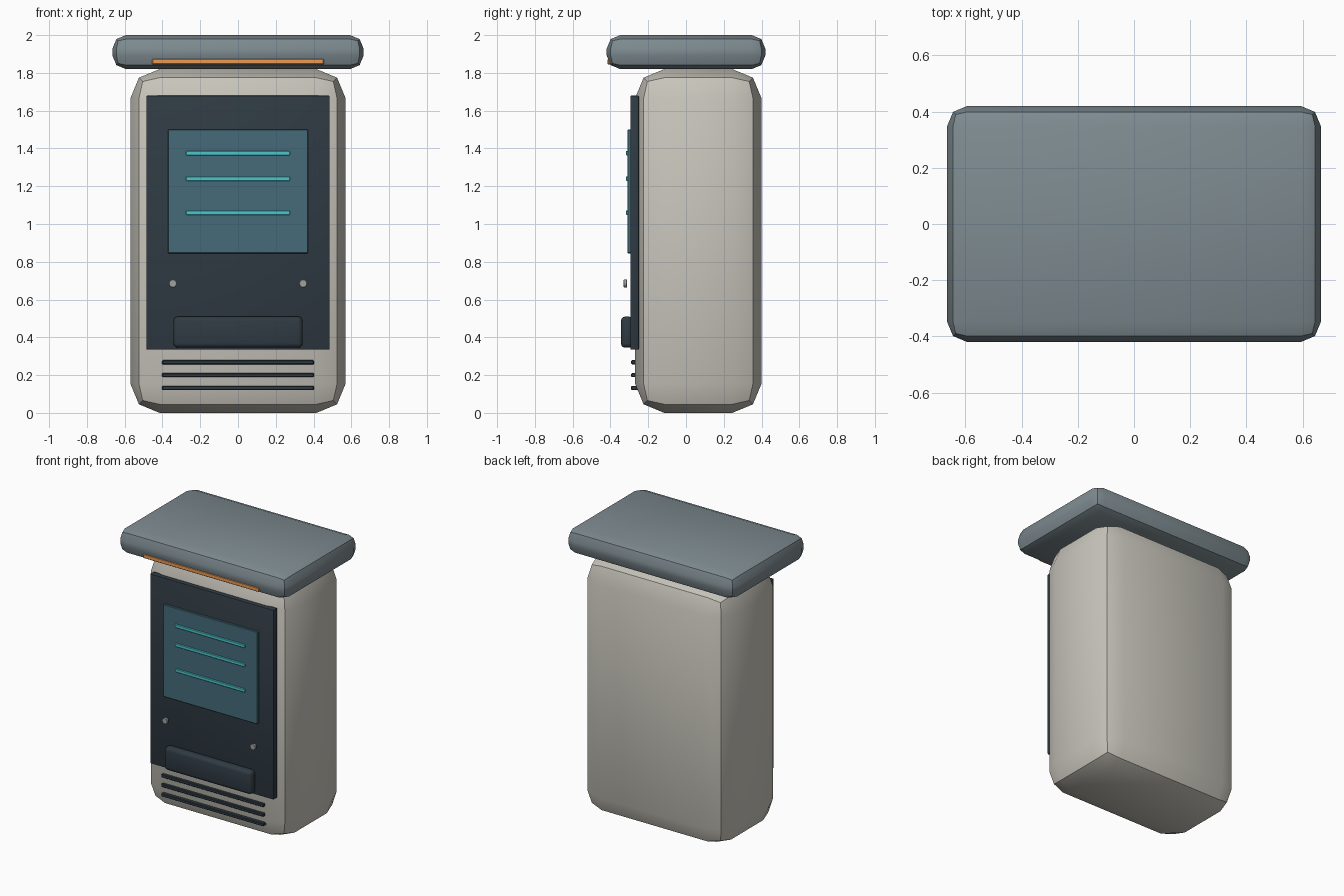
import bpy
import math

cube = bpy.data.objects.get("Cube")
if cube:
    bpy.data.objects.remove(cube, do_unlink=True)


def material(name, rgb):
    """Make a material from an sRGB colour in 0-1."""
    color = [c ** 2.2 for c in rgb] + [1]
    mat = bpy.data.materials.new(name)
    mat.use_nodes = True
    mat.diffuse_color = color
    bsdf = mat.node_tree.nodes["Principled BSDF"]
    bsdf.inputs["Base Color"].default_value = color
    bsdf.inputs["Roughness"].default_value = 0.6
    return mat


shell = material("warm_grey", (0.78, 0.77, 0.73))
slate = material("slate", (0.49, 0.54, 0.56))
dark = material("dark_panel", (0.20, 0.24, 0.27))
glass = material("screen_glass", (0.28, 0.42, 0.47))
cyan = material("cyan", (0.30, 0.77, 0.80))
amber = material("amber", (0.93, 0.60, 0.32))
metal = material("metal", (0.62, 0.63, 0.63))


def finish(obj, name, mat, bevel=0, segments=2):
    """Name, colour, bevel and smooth a part."""
    obj.name = name
    obj.data.materials.append(mat)
    if bevel:
        mod = obj.modifiers.new("Bevel", "BEVEL")
        mod.width = bevel
        mod.segments = segments
        bpy.ops.object.modifier_apply(modifier=mod.name)
    bpy.ops.object.shade_smooth_by_angle()
    return obj


def box(name, half_x, y, z, mat, bevel=0, segments=2):
    """Box centred on x = 0, spanning the given y and z ranges."""
    bpy.ops.mesh.primitive_cube_add(size=1, location=(0, sum(y) / 2, sum(z) / 2))
    obj = bpy.context.object
    obj.scale = (2 * half_x, y[1] - y[0], z[1] - z[0])
    bpy.ops.object.transform_apply(location=False, rotation=False, scale=True)
    return finish(obj, name, mat, bevel, segments)


# Rounded cabinet and overhanging canopy
box("cabinet", 0.57, (-0.27, 0.40), (0, 1.82), shell, 0.155)
box("canopy", 0.665, (-0.42, 0.42), (1.82, 2.0), slate, 0.072)
box("canopy_light", 0.455, (-0.415, -0.38), (1.845, 1.875), amber, 0.004, 1)

# Front panel with screen and display lines
box("front_panel", 0.485, (-0.295, -0.25), (0.335, 1.68), dark, 0.006)
box("screen", 0.37, (-0.31, -0.28), (0.845, 1.5), glass, 0.003, 1)
for i, z in enumerate((1.375, 1.24, 1.06)):
    box(f"screen_line_{i + 1}", 0.275, (-0.318, -0.305),
        (z - 0.012, z + 0.012), cyan, 0.003, 1)

# Collection tray
box("tray", 0.342, (-0.345, -0.28), (0.345, 0.51), dark, 0.024, 3)

# Round buttons
for side, label in ((1, "left"), (-1, "right")):
    bpy.ops.mesh.primitive_cylinder_add(
        vertices=16, radius=0.022, depth=0.018,
        location=(side * 0.345, -0.321, 0.685), rotation=(math.pi / 2, 0, 0))
    finish(bpy.context.object, f"button_{label}", metal, 0.003, 1)

# Vent slats below the panel
for i, z in enumerate((0.268, 0.2, 0.132)):
    box(f"vent_{i + 1}", 0.402, (-0.29, -0.25), (z - 0.011, z + 0.011), dark, 0.004, 1)
